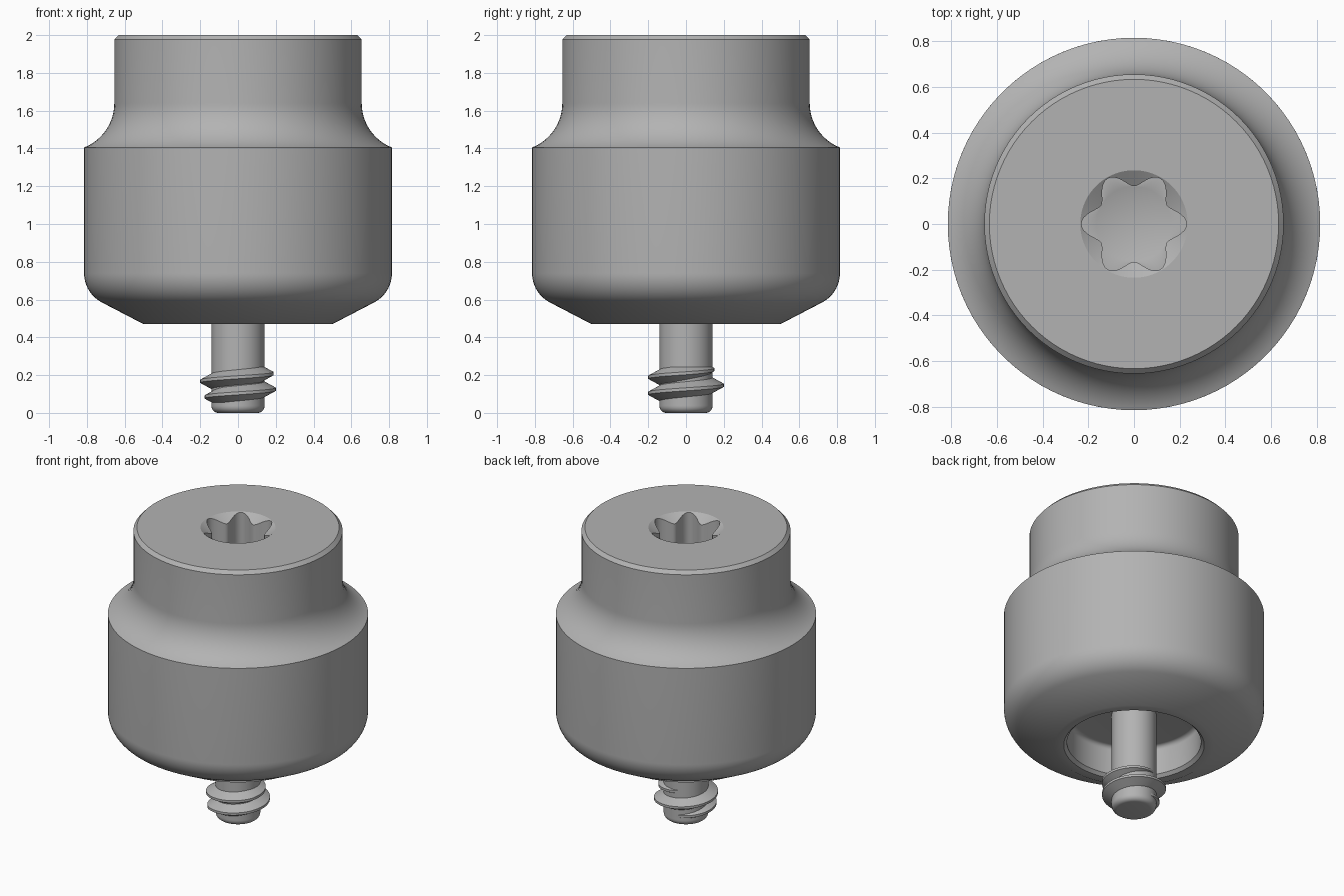
import bpy, bmesh
from math import cos, sin, pi, radians

cube = bpy.data.objects.get("Cube")
if cube:
    bpy.data.objects.remove(cube)

SEG = 96

steel = bpy.data.materials.new("grey steel")
steel.use_nodes = True
steel.diffuse_color = (0.45, 0.45, 0.45, 1)
steel.node_tree.nodes["Principled BSDF"].inputs["Base Color"].default_value = (0.45, 0.45, 0.45, 1)


def finish(name, bm):
    bmesh.ops.recalc_face_normals(bm, faces=bm.faces)
    mesh = bpy.data.meshes.new(name)
    bm.to_mesh(mesh)
    bm.free()
    obj = bpy.data.objects.new(name, mesh)
    bpy.context.collection.objects.link(obj)
    mesh.materials.append(steel)
    bpy.ops.object.select_all(action='DESELECT')
    obj.select_set(True)
    bpy.context.view_layer.objects.active = obj
    bpy.ops.object.shade_smooth_by_angle(angle=radians(29))


def arc(cx, cz, r, start, end, steps):
    """Profile points along an arc, angles in degrees."""
    angles = [radians(start + (end - start) * i / steps) for i in range(steps + 1)]
    return [(cx + r * cos(a), cz + r * sin(a)) for a in angles]


def lathe(name, profile):
    """Revolve rings of (radius, z) or functions of the angle; close both ends with a tip."""
    bm = bmesh.new()
    rings = []
    for p in profile:
        ring = []
        for i in range(SEG):
            a = 2 * pi * i / SEG
            r, z = p(a) if callable(p) else p
            ring.append(bm.verts.new((r * cos(a), r * sin(a), z)))
        rings.append(ring)
    for lo, hi in zip(rings, rings[1:]):
        for i in range(SEG):
            j = (i + 1) % SEG
            bm.faces.new((lo[i], lo[j], hi[j], hi[i]))
    for ring in (rings[0], rings[-1]):
        bmesh.ops.pointmerge(bm, verts=ring, merge_co=(0, 0, ring[0].co.z))
    finish(name, bm)


# Six-lobed drive socket
def lobe(a):
    return 0.1975 + 0.0325 * cos(6 * a)


def lobe_mouth(a):
    return lobe(a), 2 - 0.65 * (0.235 - lobe(a))


def lobe_floor(a):
    return lobe(a), 1.7


socket = [(0, 1.61), (0.165, 1.7), lobe_floor, lobe_mouth, (0.235, 2)]

# Head: collar, concave shoulder, wide barrel, rounded underside
outside = [(0.633, 2), (0.655, 1.977)]
outside += arc(0.9075, 1.64, 0.2525, 180, 248.5, 16)
outside += arc(0.64, 0.74, 0.175, 0, -62.5, 14)
outside += [(0.5, 0.47)]

# Hollow under the head
recess = [(0.44, 0.47), (0.42, 0.49)] + arc(0.39, 0.66, 0.03, 0, 90, 5) + [(0, 0.69)]
lathe("head", socket + outside + recess)

# Shank with a rounded tip
shank = [(0, 0.72), (0.14, 0.72), (0.14, 0.04)] + arc(0.105, 0.035, 0.035, 0, -90, 6) + [(0, 0)]
lathe("shank", shank)

# Helical thread, fading into the shank at both ends
PITCH, LOW, HIGH = 0.085, 0.062, 0.237
bm = bmesh.new()
steps = int((HIGH - LOW) / PITCH * SEG)
previous = None
for i in range(steps + 1):
    z = LOW + (HIGH - LOW) * i / steps
    a = 2 * pi * (z - 0.21) / PITCH
    fade = min(1, i / (SEG * 0.4), (steps - i) / (SEG * 0.4))
    crest = 0.137 + 0.063 * fade
    half = 0.008 + 0.034 * fade
    section = [(0.137, -half), (crest, -0.008), (crest, 0.008), (0.137, half)]
    row = [bm.verts.new((r * cos(a), r * sin(a), z + dz)) for r, dz in section]
    if previous:
        for k in range(4):
            m = (k + 1) % 4
            bm.faces.new((previous[k], previous[m], row[m], row[k]))
    else:
        bm.faces.new(row)
    previous = row
bm.faces.new(previous)
finish("thread", bm)
